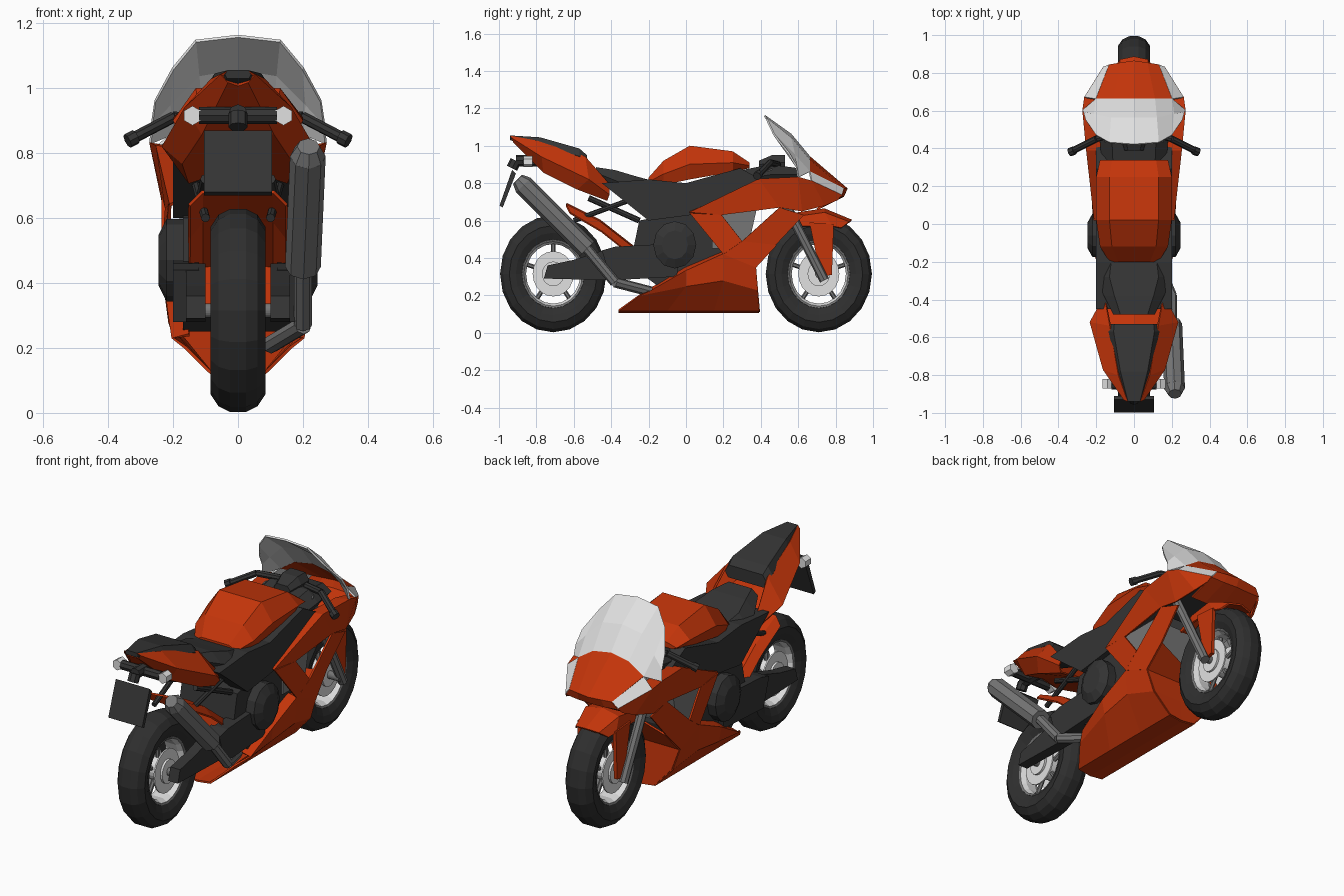
import bpy
import bmesh
import math
from mathutils import Vector

default_cube = bpy.data.objects.get("Cube")
if default_cube:
    bpy.data.objects.remove(default_cube)


def material(name, red, green, blue):
    mat = bpy.data.materials.new(name)
    mat.use_nodes = True
    colour = (red, green, blue, 1)
    mat.diffuse_color = colour
    mat.node_tree.nodes["Principled BSDF"].inputs["Base Color"].default_value = colour
    return mat


orange = material("orange_paint", .55, .035, .003)
rubber = material("tyre_rubber", .028, .028, .028)
plastic = material("dark_plastic", .034, .034, .034)
steel = material("grey_steel", .18, .18, .18)
silver = material("pale_silver", .75, .75, .75)


def finish(name, bm, mat, mirror=False, thickness=0):
    """Turn a bmesh into an object, optionally mirrored and thickened."""
    bmesh.ops.remove_doubles(bm, verts=bm.verts, dist=.0005)
    bmesh.ops.recalc_face_normals(bm, faces=bm.faces)
    mesh = bpy.data.meshes.new(name)
    bm.to_mesh(mesh)
    bm.free()
    mesh.materials.append(mat)
    obj = bpy.data.objects.new(name, mesh)
    bpy.context.collection.objects.link(obj)
    if mirror:
        obj.modifiers.new("mirror", "MIRROR").use_clip = True
    if thickness:
        solid = obj.modifiers.new("thickness", "SOLIDIFY")
        solid.thickness = thickness
        solid.offset = 0
    return obj


def skin(bm, rows, closed=False):
    """Join rows of points with quads."""
    grid = [[bm.verts.new(point) for point in row] for row in rows]
    for low, high in zip(grid, grid[1:]):
        count = len(low)
        for i in range(count if closed else count - 1):
            j = (i + 1) % count
            bm.faces.new((low[i], low[j], high[j], high[i]))
    return grid


def shell(name, rows, mat, thickness=.01):
    bm = bmesh.new()
    skin(bm, rows)
    return finish(name, bm, mat, True, thickness)


def loft(name, sections, mat, shoulder=.65):
    """Solid body along y; each section is y, low z, high z, half width."""
    bm = bmesh.new()
    rows = []
    for y, low, high, width in sections:
        middle = low + (high - low) * .45
        half = [(width * shoulder, high), (width, middle), (width * .85, low)]
        ring = half + [(-x, z) for x, z in reversed(half)]
        rows.append([(x, y, z) for x, z in ring])
    grid = skin(bm, rows, closed=True)
    bm.faces.new(grid[0])
    bm.faces.new(grid[-1])
    return finish(name, bm, mat)


def prism(name, outline, inner, outer, mat, mirror=True):
    """Side outline in y and z, extruded across x."""
    bm = bmesh.new()
    rows = [[(x, y, z) for y, z in outline] for x in (inner, outer)]
    grid = skin(bm, rows, closed=True)
    for ring in grid:
        bm.faces.new(ring)
    return finish(name, bm, mat, mirror)


def tube(name, path, radius, mat, mirror=True, sides=8, tip=None):
    bm = bmesh.new()
    for start, end in zip(path, path[1:]):
        a, b = Vector(start), Vector(end)
        made = bmesh.ops.create_cone(bm, cap_ends=True, segments=sides, radius1=radius,
                                     radius2=tip or radius, depth=(b - a).length)
        turn = (b - a).to_track_quat("Z", "Y")
        for vert in made["verts"]:
            vert.co = turn @ vert.co + (a + b) / 2
    return finish(name, bm, mat, mirror)


def lathe(name, profile, y, z, mat, sides=20, stretch=1.1, mirror=False):
    """Turn an x and radius profile about a cross axle."""
    bm = bmesh.new()
    rows = []
    for x, radius in profile:
        angles = [math.tau * i / sides for i in range(sides)]
        rows.append([(x, y + radius * math.cos(a), z + stretch * radius * math.sin(a)) for a in angles])
    skin(bm, rows, closed=True)
    return finish(name, bm, mat, mirror)


# Wheels with tyre, rim, brake discs and spokes
axle_z = .315
half_tyre = [(.055, .16), (.075, .2), (.084, .235), (.06, .268), (.025, .284)]
half_rim = [(.056, .157), (.03, .145)]
for label, y in (("front", .71), ("rear", -.71)):
    for part, half, mat in (("tyre", half_tyre, rubber), ("rim", half_rim, silver)):
        profile = half + [(-x, radius) for x, radius in reversed(half)]
        lathe(label + "_" + part, profile, y, axle_z, mat)
    lathe(label + "_rim_edge", [(.05, .172), (.06, .166), (.056, .157)], y, axle_z, steel, mirror=True)
    lathe(label + "_brake_disc", [(.05, .05), (.058, .05), (.058, .11), (.05, .11), (.05, .05)],
          y, axle_z, silver, mirror=True)
    lathe(label + "_hub", [(-.07, 0), (-.07, .06), (.07, .06), (.07, 0)], y, axle_z, silver)
    lathe(label + "_axle", [(-.14, 0), (-.14, .02), (.14, .02), (.14, 0)], y, axle_z, steel)
    for i in range(5):
        angle = math.tau * i / 5 + math.pi / 2
        direction = Vector((0, math.cos(angle), math.sin(angle) * 1.1))
        centre = Vector((0, y, axle_z))
        tube(label + "_spoke", [centre + direction * .05, centre + direction * .15], .012, steel, False, 6)

# Engine, radiator, frame and swingarm
prism("engine_block", [(-.25, .6), (.02, .65), (.2, .64), (.28, .4), (.25, .28), (-.15, .25), (-.3, .36)],
      -.17, .17, plastic, False)
prism("radiator", [(.14, .45), (.14, .67), (.38, .67), (.33, .45)], -.18, .18, steel, False)
lathe("engine_cover", [(.16, .115), (.22, .115), (.245, .07), (.245, 0)], -.06, .47, plastic,
      sides=12, mirror=True)
prism("frame_panel", [(-.45, .8), (-.2, .82), (0, .8), (.29, .88), (.42, .81), (.03, .63), (-.2, .6)],
      .1, .2, plastic)
prism("swingarm_rear", [(-.76, .29), (-.74, .36), (-.6, .39), (-.38, .46), (-.38, .28)],
      .1, .16, plastic)
prism("swingarm_front", [(-.45, .44), (-.38, .46), (-.02, .48), (-.05, .3), (-.4, .28)],
      .12, .2, plastic)
tube("seat_strut", [(.1, -.6, .6), (.13, -.3, .71)], .014, plastic)
tube("shock_strut", [(.1, -.52, .72), (.13, -.25, .6)], .016, plastic)

# Tank and seats
loft("fuel_tank", [(-.2, .79, .83, .13), (-.12, .79, .92, .18), (.02, .82, 1, .2),
                   (.25, .86, .97, .2), (.34, .88, .91, .18)], orange)
loft("rider_seat", [(-.48, .83, .885, .11), (-.38, .77, .87, .16), (-.28, .72, .84, .2),
                    (-.17, .7, .81, .18)], plastic)
loft("passenger_seat", [(-.94, 1.03, 1.055, .04), (-.78, .97, 1.045, .09), (-.57, .91, .985, .135),
                        (-.53, .88, .95, .13)], plastic, .8)

# Tail bodywork
shell("tail_fairing", [
    [(.03, -.94, 1.05), (.08, -.8, 1.025), (.125, -.54, .94), (.15, -.41, .79)],
    [(.05, -.93, 1.04), (.16, -.77, .94), (.23, -.52, .82), (.17, -.41, .74)],
    [(.03, -.92, 1.02), (.11, -.76, .86), (.17, -.58, .77), (.15, -.42, .71)],
    [(0, -.9, 1.01), (0, -.74, .87), (0, -.58, .81), (0, -.47, .76)]], orange)
shell("rear_mudguard", [
    [(0, -.64, .69), (0, -.46, .6), (0, -.28, .46), (0, -.31, .3)],
    [(.11, -.64, .68), (.11, -.46, .59), (.11, -.28, .45), (.11, -.31, .3)],
    [(.15, -.62, .64), (.15, -.45, .54), (.15, -.3, .42), (.15, -.33, .3)]], orange)

# Rear plate, bracket and indicators
prism("rear_plate", [(-.997, .68), (-.98, .67), (-.91, .85), (-.93, .87)], -.105, .105, plastic, False)
tube("plate_bracket", [(0, -.93, .88), (0, -.91, .92), (0, -.76, .92)], .03, plastic, False)
tube("indicator_bar", [(0, -.85, .915), (.12, -.85, .915)], .026, plastic)
tube("indicator", [(.14, -.87, .915), (.14, -.82, .915)], .03, silver, sides=6)

# Exhaust on one side
tube("exhaust_can", [(.215, -.87, .79), (.2, -.53, .45)], .055, steel, False)
tube("exhaust_tip", [(.215, -.87, .79), (.217, -.9, .82)], .055, steel, False, tip=.035)
tube("exhaust_pipe", [(.2, -.53, .45), (.2, -.38, .27), (.1, -.15, .21)], .028, steel, False)

# Front mudguard and forks
shell("front_mudguard", [
    [(0, .48, .59), (0, .6, .64), (0, .74, .66), (0, .885, .6)],
    [(.09, .49, .58), (.1, .6, .62), (.1, .74, .64), (.07, .87, .59)],
    [(.11, .52, .55), (.11, .62, .57), (.11, .78, .57), (.1, .83, .56)]], orange)
prism("mudguard_leg", [(.66, .59), (.79, .58), (.78, .31), (.72, .3)], .1, .12, orange)
tube("front_fork", [(.13, .74, .28), (.13, .44, .87)], .026, steel)

# Handlebars and dash
loft("dash", [(.3, .78, .87, .17), (.45, .8, .9, .18), (.6, .82, .88, .16)], plastic)
loft("instruments", [(.39, .88, .92, .05), (.46, .88, .95, .07), (.53, .88, .95, .07)], plastic)
tube("handlebar", [(.08, .49, .9), (.2, .45, .91), (.33, .385, .842)], .018, plastic)
tube("handlebar_end", [(.315, .39, .85), (.34, .38, .837)], .023, plastic)

# Windscreen and nose
shell("windscreen", [
    [(0, .42, 1.16), (.13, .43, 1.145), (.2, .47, 1.06), (.255, .55, .96)],
    [(0, .56, 1.06), (.12, .56, 1.04), (.21, .58, .95), (.265, .59, .89)],
    [(0, .66, .94), (.11, .66, .92), (.2, .66, .86), (.27, .6, .83)]], silver)
shell("nose", [
    [(0, .66, .94), (.11, .66, .92), (.2, .66, .86)],
    [(0, .86, .77), (.07, .85, .77), (.13, .84, .77)],
    [(0, .84, .73), (.08, .835, .73), (.16, .83, .735)],
    [(0, .7, .66), (.1, .7, .66), (.19, .7, .66)]], orange)
shell("headlight", [
    [(.2, .66, .86), (.13, .84, .77)],
    [(.26, .67, .81), (.16, .83, .735)]], silver)

# Side fairings around an open window, closed by a belly pan and inner panel
shell("upper_fairing", [
    [(.15, .81, .735), (.2, .65, .81), (.18, .6, .81), (.17, .39, .81), (.18, .02, .65)],
    [(.16, .83, .735), (.26, .67, .81), (.27, .6, .83), (.25, .39, .82), (.21, .02, .64)],
    [(.17, .81, .71), (.2, .74, .68), (.23, .62, .65), (.23, .5, .67), (.22, .19, .63)]], orange)
shell("fairing_rear_leg", [
    [(.21, .02, .64), (.22, .2, .42)],
    [(.22, .19, .63), (.23, .3, .49)]], orange)
shell("fairing_front_leg", [
    [(.23, .5, .67), (.23, .3, .49), (.22, .2, .42)],
    [(.22, .63, .63), (.21, .48, .47), (.22, .37, .35)]], orange)
shell("belly_pan", [
    [(.17, .37, .36), (.17, .2, .43), (.16, 0, .35), (.15, -.18, .24)],
    [(.22, .37, .35), (.22, .2, .42), (.215, 0, .33), (.2, -.18, .23)],
    [(.18, .38, .23), (.21, .2, .28), (.2, 0, .25), (.16, -.25, .2)],
    [(.08, .39, .12), (.08, .15, .12), (.08, -.1, .12), (.08, -.36, .12)],
    [(0, .39, .11), (0, .15, .11), (0, -.1, .11), (0, -.36, .11)]], orange)
shell("inner_panel", [
    [(.21, .48, .47), (.22, .37, .35), (.18, .38, .23), (.08, .39, .12)],
    [(0, .39, .46), (0, .37, .35), (0, .38, .23), (0, .39, .11)]], orange)
